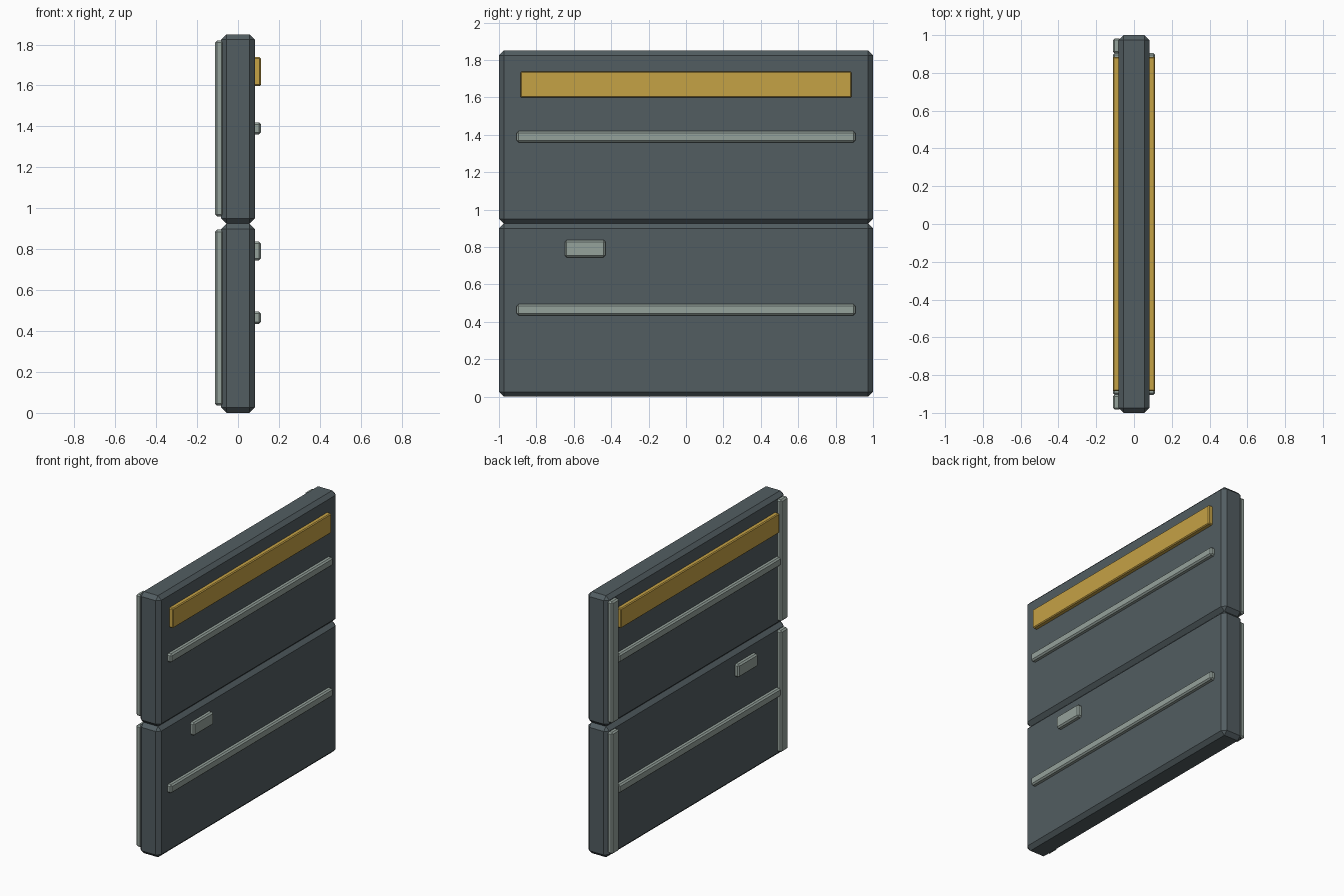
import bpy, bmesh

if "Cube" in bpy.data.objects:
    bpy.data.objects.remove(bpy.data.objects["Cube"])


def material(name, rgb):
    m = bpy.data.materials.new(name)
    m.diffuse_color = (*rgb, 1)
    m.use_nodes = True
    m.node_tree.nodes["Principled BSDF"].inputs["Base Color"].default_value = m.diffuse_color
    return m


STEEL = material("dark_steel", (0.085, 0.11, 0.12))
TRIM = material("pale_trim", (0.30, 0.36, 0.33))
YELLOW = material("yellow_band", (0.56, 0.36, 0.06))


def box(name, lo, hi, bevel, mat):
    """Chamfered box between two corners."""
    bm = bmesh.new()
    bmesh.ops.create_cube(bm, size=1)
    for v in bm.verts:
        v.co = [(a + b) / 2 + c * (b - a) for a, b, c in zip(lo, hi, v.co)]
    bmesh.ops.bevel(bm, geom=bm.edges[:], offset=bevel, segments=1,
                    affect='EDGES')
    mesh = bpy.data.meshes.new(name)
    bm.to_mesh(mesh)
    bm.free()
    mesh.materials.append(mat)
    ob = bpy.data.objects.new(name, mesh)
    bpy.context.collection.objects.link(ob)
    return ob


def both_faces(name, y0, y1, z0, z1, bevel, mat):
    """Raised detail on one door face, mirrored to the other."""
    ob = box(name, (0.07, y0, z0), (0.112, y1, z1), bevel, mat)
    mirror = ob.modifiers.new("other_face", 'MIRROR')
    mirror.use_axis = (True, False, False)


# Two stacked door panels, each with a rail and a pair of edge guides
H = 0.925
for name, z in (("lower", 0), ("upper", H)):
    box(name + "_panel", (-0.082, -1, z), (0.082, 1, z + H), 0.026, STEEL)
    both_faces(name + "_rail", -0.905, 0.905, z + 0.435, z + 0.495, 0.01, TRIM)
    guide = box(name + "_edge_guide", (-0.112, 0.903, z + 0.035),
                (-0.07, 0.983, z + 0.895), 0.01, TRIM)
    guide.modifiers.new("other_end", 'MIRROR').use_axis = (False, True, False)

# Warning band across the top and the offset pull handle
both_faces("warning_band", -0.885, 0.885, 1.598, 1.738, 0.006, YELLOW)
both_faces("handle", -0.648, -0.43, 0.745, 0.837, 0.01, TRIM)
